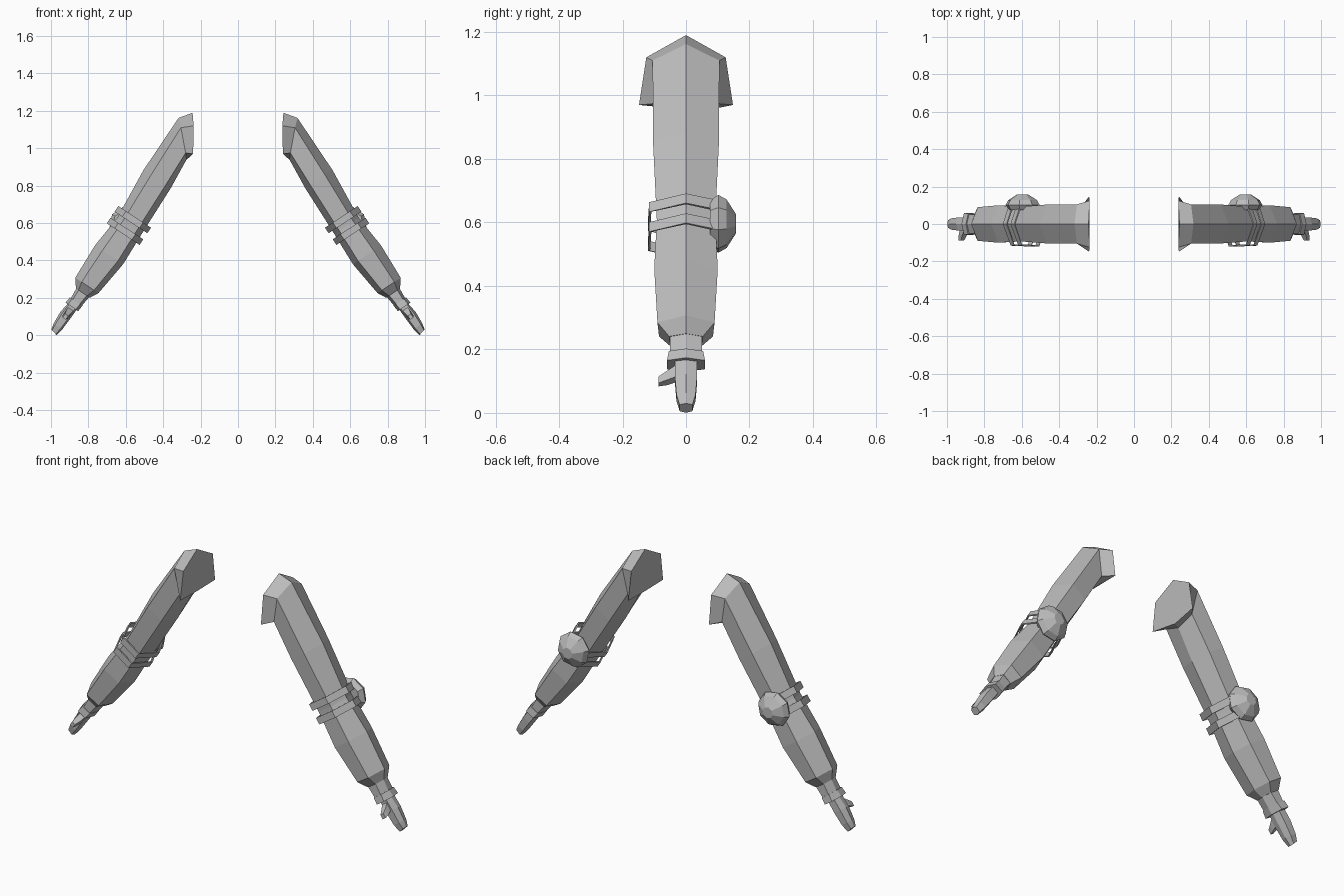
import bpy, bmesh, math
from mathutils import Vector

if "Cube" in bpy.data.objects:
    bpy.data.objects.remove(bpy.data.objects["Cube"])

grey = bpy.data.materials.new("plain grey")
grey.diffuse_color = (0.5, 0.5, 0.5, 1)
grey.use_nodes = True
grey.node_tree.nodes["Principled BSDF"].inputs["Base Color"].default_value = grey.diffuse_color


def at(s, o, y):
    """Arm space: s runs down the arm, o points outward across it, y is depth."""
    return Vector((0.55 * s + 0.835 * o, y, -0.835 * s + 0.55 * o))


def hexagon(s, ridge, upper, lower, inner, y, y_low=None, tilt=0.0):
    """Six-sided section with a ridge on the outer and inner sides."""
    yl = y if y_low is None else y_low
    pts = [(ridge, 0), (upper, y), (lower, yl), (inner, 0), (lower, -yl), (upper, -y)]
    return [at(s + tilt * (ridge - o) / (ridge - inner), o, yy) for o, yy in pts]


def loft(name, rings, side, closed=False):
    """Skin a row of equal rings; side +1 or -1 chooses the arm."""
    bm = bmesh.new()
    rows = [[bm.verts.new((p.x * side, p.y, p.z)) for p in r] for r in rings]
    n = len(rows[0])
    pairs = list(zip(rows, rows[1:]))
    if closed:
        pairs.append((rows[-1], rows[0]))
    else:
        bm.faces.new(rows[0])
        bm.faces.new(rows[-1])
    for a, b in pairs:
        for i in range(n):
            j = (i + 1) % n
            bm.faces.new((a[i], a[j], b[j], b[i]))
    bmesh.ops.recalc_face_normals(bm, faces=bm.faces)
    me = bpy.data.meshes.new(name)
    bm.to_mesh(me)
    bm.free()
    me.materials.append(grey)
    bpy.context.collection.objects.link(bpy.data.objects.new(name, me))


def six(ridge, upper, lower, inner):
    """Mirrored shoulder ring from (x, y, z) half points."""
    half = [Vector(ridge), Vector(upper), Vector(lower), Vector(inner)]
    flip = [Vector((p.x, -p.y, p.z)) for p in (half[2], half[1])]
    return half + flip


for side, label in ((1, "right"), (-1, "left")):
    # sleeve with a flared shoulder cut upright, slim elbow and full forearm
    loft(label + "_sleeve", [
        six((0.243, 0, 1.19), (0.237, 0.125, 1.12), (0.24, 0.148, 0.97), (0.255, 0, 0.955)),
        six((0.318, 0, 1.162), (0.305, 0.105, 1.11), (0.28, 0.095, 0.975), (0.275, 0, 0.94)),
        hexagon(-0.46, 0.908, 0.86, 0.765, 0.733, 0.104, 0.098),
        hexagon(-0.17, 0.885, 0.85, 0.76, 0.728, 0.092, 0.088),
        hexagon(0.02, 0.903, 0.855, 0.755, 0.722, 0.100, 0.095),
        hexagon(0.222, 0.896, 0.855, 0.775, 0.747, 0.09, 0.085),
        hexagon(0.268, 0.861, 0.845, 0.79, 0.772, 0.053, 0.05),
    ], side)

    # wrist and flared cuff
    loft(label + "_wrist", [
        hexagon(0.25, 0.861, 0.845, 0.79, 0.775, 0.050),
        hexagon(0.335, 0.855, 0.842, 0.80, 0.785, 0.050),
    ], side)
    loft(label + "_cuff", [
        hexagon(0.325, 0.862, 0.848, 0.797, 0.782, 0.054),
        hexagon(0.362, 0.866, 0.850, 0.800, 0.785, 0.060),
    ], side)

    # closed hand narrowing to the fingertips
    loft(label + "_hand", [
        hexagon(0.35, 0.852, 0.845, 0.805, 0.795, 0.034),
        hexagon(0.42, 0.862, 0.850, 0.808, 0.798, 0.035),
        hexagon(0.49, 0.858, 0.848, 0.812, 0.802, 0.030),
        hexagon(0.524, 0.850, 0.845, 0.817, 0.810, 0.020, tilt=0.009),
    ], side)

    # thumb on the front of the hand
    loft(label + "_thumb", [
        [at(s + a, 0.825 + b, y) for a, b in ((-w, -t), (w, -t), (w, t), (-w, t))]
        for s, y, w, t in ((0.385, -0.015, 0.025, 0.017),
                           (0.412, -0.06, 0.017, 0.015),
                           (0.425, -0.087, 0.012, 0.010))
    ], side)

    # two thin straps around the elbow, standing off on the front
    for k, s in enumerate((-0.225, -0.15)):
        def strap(s, g):
            pts = [(0.915 - g, 0), (0.875 - g, 0.106 - g), (0.755, 0.106 - g),
                   (0.705 + g, 0), (0.755, -0.120 + g), (0.865, -0.116 + g)]
            return [at(s, o, y) for o, y in pts]
        loft(f"{label}_elbow_strap_{k + 1}",
             [strap(s, 0), strap(s + 0.036, 0), strap(s + 0.036, 0.007), strap(s, 0.007)],
             side, closed=True)

    # faceted domed pad on the back of the elbow
    loft(label + "_elbow_pad", [
        [at(-0.17 + r * math.cos(i * math.tau / 8), 0.825 + r * math.sin(i * math.tau / 8), y)
         for i in range(8)]
        for r, y in ((0.075, 0.075), (0.093, 0.102), (0.078, 0.128), (0.03, 0.158))
    ], side)
